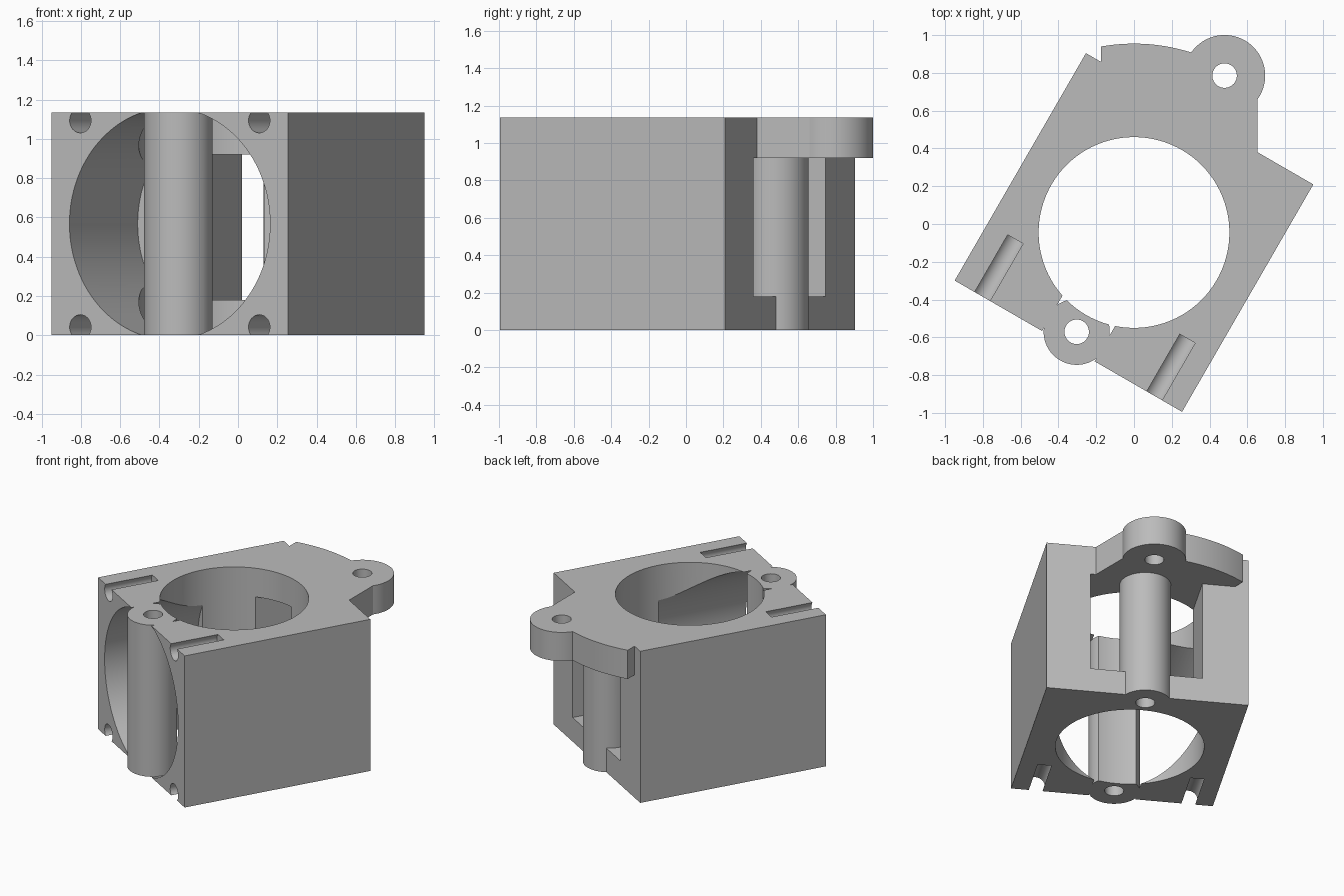
import bpy, bmesh, math
from mathutils import Matrix, Vector

if "Cube" in bpy.data.objects:
    bpy.data.objects.remove(bpy.data.objects["Cube"])

H = 1.135            # block height
S = 0.695            # half width of the square block
FLOOR, CEIL = 0.18, 0.92   # rear window limits
PLACE = Matrix.Translation((0, -0.045, 0)) @ Matrix.Rotation(math.radians(-30), 4, 'Z')

grey = bpy.data.materials.new("plain_grey")
grey.use_nodes = True
grey.diffuse_color = (0.5, 0.5, 0.5, 1)
grey.node_tree.nodes["Principled BSDF"].inputs["Base Color"].default_value = (0.5, 0.5, 0.5, 1)


def finish(name, bm, matrix=PLACE):
    bmesh.ops.transform(bm, matrix=matrix, verts=bm.verts)
    bmesh.ops.recalc_face_normals(bm, faces=bm.faces)
    mesh = bpy.data.meshes.new(name)
    bm.to_mesh(mesh)
    bm.free()
    mesh.materials.append(grey)
    obj = bpy.data.objects.new(name, mesh)
    bpy.context.collection.objects.link(obj)
    return obj


def box(name, lo, hi):
    bm = bmesh.new()
    bmesh.ops.create_cube(bm, size=1)
    lo, hi = Vector(lo), Vector(hi)
    for v in bm.verts:
        v.co = Vector([c * d for c, d in zip(v.co, hi - lo)]) + (lo + hi) / 2
    return finish(name, bm)


def rod(name, start, end, radius, sides=64):
    start, end = Vector(start), Vector(end)
    axis = end - start
    turn = Vector((0, 0, 1)).rotation_difference(axis).to_matrix().to_4x4()
    bm = bmesh.new()
    bmesh.ops.create_cone(bm, cap_ends=True, segments=sides, radius1=radius, radius2=radius,
                          depth=axis.length,
                          matrix=Matrix.Translation((start + end) / 2) @ turn)
    return finish(name, bm)


def combine(target, tool, operation):
    mod = target.modifiers.new("combine", 'BOOLEAN')
    mod.operation = operation
    mod.solver = 'EXACT'
    mod.object = tool
    bpy.context.view_layer.objects.active = target
    bpy.ops.object.modifier_apply(modifier=mod.name)
    bpy.data.objects.remove(tool)


# Square block with round front opening, rear window and corner screw holes
body = box("pivot_block", (-S, -S, 0), (S, S, H))
combine(body, rod("front_opening", (0, -1, H / 2), (0, 0, H / 2), 0.59, 128), 'DIFFERENCE')
combine(body, box("rear_window", (-0.378, 0.2, FLOOR), (0.392, 0.9, CEIL)), 'DIFFERENCE')
for sx in (-1, 1):
    for sz in (-1, 1):
        x, z = sx * 0.526, H / 2 + sz * 0.526
        combine(body, rod("screw_hole", (x, -0.9, z), (x, -0.345, z), 0.063, 32), 'DIFFERENCE')

# Front and rear upright posts
combine(body, rod("front_post", (0, -0.607, 0), (0, -0.607, H), 0.175), 'UNION')
combine(body, rod("rear_post", (0, 0.607, 0), (0, 0.607, 1.0), 0.175), 'UNION')

# Rear top plate: curved edge concentric with the bore
outline = [(-0.175, 0.80), (0.655, 0.30)]
for i in range(25):
    a = math.radians(49.1 + 51 * i / 24)
    outline.append((math.cos(a), math.sin(a) - 0.045))
bm = bmesh.new()
face = bm.faces.new([bm.verts.new((x, y, CEIL)) for x, y in outline])
top = bmesh.ops.extrude_face_region(bm, geom=[face])["geom"]
bmesh.ops.translate(bm, vec=(0, 0, H - CEIL),
                    verts=[g for g in top if isinstance(g, bmesh.types.BMVert)])
combine(body, finish("top_plate", bm, Matrix()), 'UNION')
combine(body, rod("ear", (0, 0.959, CEIL), (0, 0.959, H), 0.215), 'UNION')

# Main vertical bore and pin holes
combine(body, rod("bore", (0, 0, -0.1), (0, 0, H + 0.1), 0.505, 128), 'DIFFERENCE')
for y, z in ((-0.607, H + 0.1), (0.607, CEIL), (0.959, H + 0.1)):
    combine(body, rod("pin_hole", (0, y, -0.1), (0, y, z), 0.065, 32), 'DIFFERENCE')

# Smooth round walls, sharp edges
bpy.ops.object.select_all(action='DESELECT')
body.select_set(True)
bpy.context.view_layer.objects.active = body
bpy.ops.object.shade_smooth_by_angle(angle=math.radians(25))
